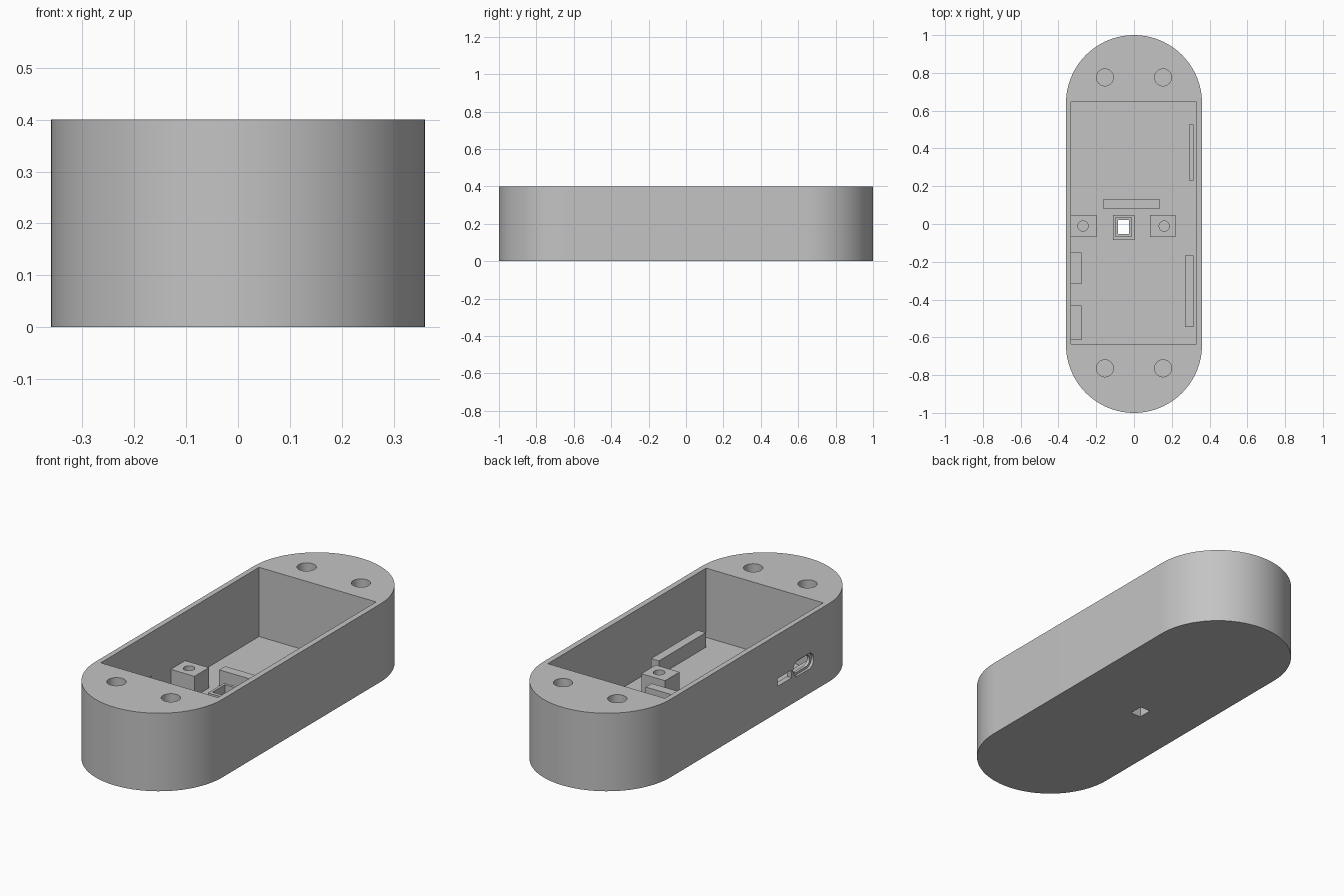
import bpy, bmesh, math
from mathutils import Matrix

cube = bpy.data.objects.get("Cube")
if cube:
    bpy.data.objects.remove(cube, do_unlink=True)

grey = bpy.data.materials.new("plain grey")
grey.use_nodes = True
colour = (0.55, 0.55, 0.55, 1)
grey.diffuse_color = colour
grey.node_tree.nodes["Principled BSDF"].inputs["Base Color"].default_value = colour

FLOOR, TOP = 0.045, 0.4
SUNK = 0.03          # fittings start slightly inside the floor
HALF_W = 0.36


def make(name, bm):
    bmesh.ops.recalc_face_normals(bm, faces=bm.faces)
    mesh = bpy.data.meshes.new(name)
    bm.to_mesh(mesh)
    bm.free()
    mesh.materials.append(grey)
    ob = bpy.data.objects.new(name, mesh)
    bpy.context.collection.objects.link(ob)
    return ob


def box(name, x, y, z):
    bm = bmesh.new()
    bmesh.ops.create_cube(bm, size=1)
    for v in bm.verts:
        v.co = [a + (b - a) * (c + 0.5) for (a, b), c in zip((x, y, z), v.co)]
    return make(name, bm)


def cylinder(name, x, y, r, z0, z1):
    bm = bmesh.new()
    bmesh.ops.create_cone(bm, cap_ends=True, segments=48, radius1=r, radius2=r, depth=z1 - z0,
                          matrix=Matrix.Translation((x, y, (z0 + z1) / 2)))
    return make(name, bm)


def stadium(name, r, half_len, depth, matrix=Matrix(), n=48):
    """Rounded-end slab: long axis y, extruded along z from 0 to depth."""
    bm = bmesh.new()
    verts = []
    for side in (1, -1):
        for i in range(n + 1):
            a = math.pi * i / n
            verts.append(bm.verts.new((side * r * math.cos(a),
                                       side * (half_len - r + r * math.sin(a)), 0)))
    face = bm.faces.new(verts)
    new = bmesh.ops.extrude_face_region(bm, geom=[face])["geom"]
    bmesh.ops.translate(bm, vec=(0, 0, depth),
                        verts=[v for v in new if isinstance(v, bmesh.types.BMVert)])
    bm.transform(matrix)
    return make(name, bm)


def cut(target, *cutters):
    bpy.context.view_layer.objects.active = target
    for c in cutters:
        mod = target.modifiers.new("cut", 'BOOLEAN')
        mod.operation, mod.solver, mod.object = 'DIFFERENCE', 'EXACT', c
        bpy.ops.object.modifier_apply(modifier=mod.name)
        bpy.data.objects.remove(c, do_unlink=True)


def sensor_hole():
    return box("cutter", (-0.085, -0.026), (-0.053, 0.02), (-0.1, 0.2))


# Housing with its cavity and the opening through the floor
housing = stadium("housing", HALF_W, 1.0, TOP)
cut(housing, box("cutter", (-0.333, 0.331), (-0.636, 0.646), (FLOOR, 0.6)), sensor_hole())

# Lid screw holes in the solid ends
for x in (-0.154, 0.154):
    for y in (-0.764, 0.776):
        cut(housing, cylinder("cutter", x, y, 0.045, 0.12, 0.5))

# Side ports: a stepped rounded socket and a small rectangular slot
def port(r, half_len, depth):
    m = Matrix.Translation((-HALF_W - 0.02, -0.437, 0.166)) @ Matrix.Rotation(math.pi / 2, 4, 'Y')
    return stadium("cutter", r, half_len, depth + 0.02, m, 16)

cut(housing, port(0.04, 0.083, 0.013), port(0.028, 0.068, 0.06),
    box("cutter", (-0.4, -0.3), (-0.342, -0.227), (0.135, 0.175)))

# Screw posts
parts = [housing]
for name, x0, x1, hole in (("right_post", -0.336, -0.199, -0.27), ("left_post", 0.085, 0.22, 0.16)):
    post = box(name, (x0, x1), (-0.069, 0.048), (SUNK, 0.15))
    cut(post, cylinder("cutter", hole, -0.011, 0.027, 0.05, 0.2))
    parts.append(post)

# Square frame around the floor opening
frame = box("sensor_frame", (-0.111, 0.003), (-0.085, 0.048), (SUNK, 0.095))
cut(frame, box("cutter", (-0.098, -0.013), (-0.066, 0.034), (0.055, 0.2)), sensor_hole())
parts.append(frame)

# Ribs and ledges on the floor
parts += [
    box("cross_rib", (-0.164, 0.138), (0.082, 0.13), (SUNK, 0.135)),
    box("back_left_rib", (0.291, 0.316), (0.23, 0.527), (SUNK, 0.12)),
    box("front_left_rib", (0.27, 0.315), (-0.546, -0.167), (SUNK, 0.12)),
    box("slot_ledge", (-0.336, -0.278), (-0.318, -0.151), (SUNK, 0.11)),
    box("socket_ledge", (-0.336, -0.278), (-0.615, -0.432), (SUNK, 0.11)),
]

# Smooth the curved walls and keep the edges sharp
bpy.ops.object.select_all(action='DESELECT')
for ob in parts:
    ob.select_set(True)
bpy.context.view_layer.objects.active = housing
bpy.ops.object.shade_smooth_by_angle(angle=math.radians(30))
